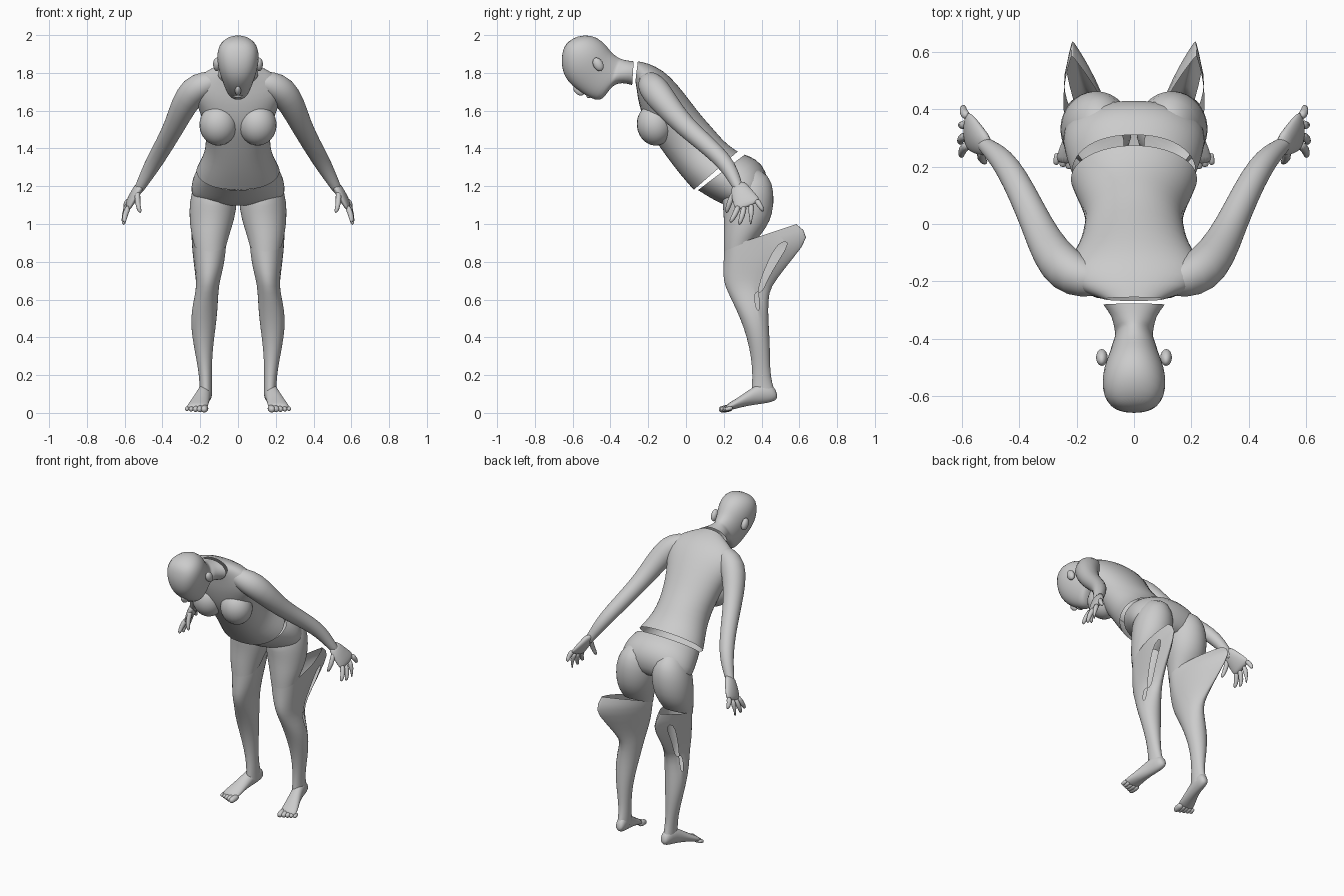
import bpy, bmesh, math
from mathutils import Vector

SEG = 24


def finish(name, bm, mirror=False, levels=1):
    bmesh.ops.recalc_face_normals(bm, faces=bm.faces[:])
    me = bpy.data.meshes.new(name)
    bm.to_mesh(me)
    bm.free()
    for p in me.polygons:
        p.use_smooth = True
    ob = bpy.data.objects.new(name, me)
    bpy.context.collection.objects.link(ob)
    if mirror:
        m = ob.modifiers.new("mirror", "MIRROR")
        m.use_mirror_merge = False
    if levels:
        s = ob.modifiers.new("subsurf", "SUBSURF")
        s.levels = s.render_levels = levels
    return ob


def skin(rings, cap_start=False, cap_end=False, hole=()):
    # bridge rings of points into a tube; hole lists (ring, column) left open
    bm = bmesh.new()
    vs = [[bm.verts.new(p) for p in r] for r in rings]
    n = len(vs[0])
    for i in range(len(vs) - 1):
        for j in range(n):
            if (i, j) not in hole:
                k = (j + 1) % n
                bm.faces.new((vs[i][j], vs[i][k], vs[i + 1][k], vs[i + 1][j]))
    if cap_start:
        bm.faces.new(vs[0])
    if cap_end:
        bm.faces.new(vs[-1])
    return bm


def section(cx, w, f, b, m=None, bx=None, p=1, pf=1):
    # closed section through front f and back b (y, z), half width w;
    # p and pf pinch (>1) or square off (<1) the back and front halves
    m = m or ((f[0] + b[0]) / 2, (f[1] + b[1]) / 2)
    bx = cx if bx is None else bx
    pts = []
    for j in range(SEG):
        t = 2 * math.pi * j / SEG
        c, s = math.cos(t), math.sin(t)
        e, k = (f, c) if c >= 0 else (b, -c)
        x = cx if c >= 0 else cx + (bx - cx) * k
        ws = math.copysign(abs(s) ** (pf if c >= 0 else p), s)
        pts.append((x + w * ws, m[0] + (e[0] - m[0]) * k, m[1] + (e[1] - m[1]) * k))
    return pts


def tube(name, path, radii, n=16, levels=1):
    path = [Vector(p) for p in path]
    rings = []
    for i, c in enumerate(path):
        d = path[min(i + 1, len(path) - 1)] - path[max(i - 1, 0)]
        q = d.to_track_quat('Z', 'Y')
        rings.append([c + q @ Vector((math.cos(a) * radii[i], math.sin(a) * radii[i], 0))
                      for a in [2 * math.pi * j / n for j in range(n)]])
    return finish(name, skin(rings, True, True), True, levels)


def blob(name, loc, size, mirror=False, tilt=0):
    bm = bmesh.new()
    bmesh.ops.create_uvsphere(bm, u_segments=24, v_segments=16, radius=1)
    c, s = math.cos(tilt), math.sin(tilt)
    for v in bm.verts:
        x, y, z = v.co.x * size[0], v.co.y * size[1], v.co.z * size[2]
        v.co = Vector((x, c * y - s * z, s * y + c * z)) + Vector(loc)
    return finish(name, bm, mirror, 0)


# head and neck in one skin, open at the neck base
head = [(.035, (-.645, 1.94), (-.625, 1.965)), (.085, (-.66, 1.885), (-.578, 1.996)),
        (.109, (-.658, 1.83), (-.50, 2.004)), (.112, (-.642, 1.775), (-.44, 1.968)),
        (.102, (-.603, 1.73), (-.41, 1.93)), (.09, (-.557, 1.696), (-.39, 1.905)),
        (.08, (-.51, 1.667), (-.37, 1.89)), (.07, (-.455, 1.648), (-.355, 1.88)),
        (.064, (-.425, 1.68), (-.345, 1.875)), (.07, (-.39, 1.735), (-.33, 1.87)),
        (.075, (-.34, 1.75), (-.305, 1.865)), (.108, (-.285, 1.735), (-.277, 1.862))]
finish("head", skin([section(0, w, f, b, pf=.85) for w, f, b in head], True))
blob("nose", (0, -.568, 1.708), (.016, .022, .034), tilt=.8)
blob("lips", (0, -.51, 1.682), (.026, .018, .014), tilt=.5)
blob("ear", (.112, -.465, 1.845), (.02, .026, .038), True, tilt=.5)

# torso, open at the neck and waist
torso = [(.105, (-.268, 1.755), (-.255, 1.862)), (.185, (-.262, 1.72), (-.2, 1.852)),
         (.25, (-.255, 1.66), (-.12, 1.815)), (.235, (-.24, 1.60), (-.05, 1.745)),
         (.197, (-.215, 1.52), (.02, 1.655)), (.18, (-.17, 1.45), (.08, 1.575)),
         (.168, (-.11, 1.365), (.14, 1.51)), (.18, (-.05, 1.285), (.19, 1.45)),
         (.205, (0, 1.225), (.235, 1.41)), (.222, (.04, 1.18), (.275, 1.385))]
finish("torso", skin([section(0, w, f, b, pf=.85) for w, f, b in torso]))
blob("breast", (.104, -.165, 1.525), (.1, .095, .11), True, tilt=.15)

# arms and hands
tube("arm", [(.09, -.2, 1.765), (.17, -.195, 1.745), (.235, -.165, 1.71), (.29, -.1, 1.625),
             (.335, -.01, 1.52), (.39, .11, 1.42), (.44, .2, 1.335), (.48, .245, 1.265),
             (.513, .27, 1.205), (.535, .29, 1.165)],
     [.045, .068, .082, .07, .056, .05, .046, .038, .028, .024], 20)
palm = [(.51, .026, (.238, 1.208), (.303, 1.238)), (.54, .029, (.238, 1.15), (.345, 1.185)),
        (.572, .023, (.255, 1.09), (.39, 1.138)), (.582, .014, (.265, 1.065), (.39, 1.115))]
finish("hand", skin([section(x, w, f, b) for x, w, f, b in palm], True, True), True)
fingers = [("thumb", (.53, .26, 1.18), (.535, .228, 1.11), (.515, .212, 1.055)),
           ("index_finger", (.575, .28, 1.1), (.6, .26, 1.05), (.602, .232, 1.005)),
           ("middle_finger", (.578, .31, 1.1), (.606, .297, 1.04), (.605, .28, .993)),
           ("ring_finger", (.58, .345, 1.11), (.606, .345, 1.05), (.604, .342, .993)),
           ("little_finger", (.578, .372, 1.13), (.597, .39, 1.1), (.594, .412, 1.065))]
for name, a, b, c in fingers:
    tube(name, [a, b, c], [.018, .016, .011], 10)

# pelvis, open at the waist
pelvis = [(.216, (.062, 1.178), (.312, 1.368)), (.236, (.10, 1.155), (.375, 1.345)),
          (.25, (.15, 1.125), (.43, 1.28)), (.25, (.2, 1.10), (.435, 1.19)),
          (.17, (.25, 1.095), (.40, 1.11))]
finish("pelvis", skin([section(0, w, f, b, p=.9) for w, f, b in pelvis], False, True))

# thighs with buttocks, open at the tear above the knee
thigh = [(.12, .085, (.2, 1.16), (.36, 1.30)), (.125, .112, (.19, 1.12), (.44, 1.265)),
         (.13, .128, (.197, 1.07), (.47, 1.17)), (.138, .12, (.2, 1.0), (.46, 1.05)),
         (.146, .104, (.198, .93), (.425, .98)), (.147, .087, (.2, .855), (.385, .93))]
finish("thigh", skin([section(x, w, f, b) for x, w, f, b in thigh]), True)

# lower legs: the back flares into a torn spike, with a slit on the outer side
leg = [(.147, .086, (.2, .865), (.587, 1.0), (.3, .905), .217, 2),
       (.147, .085, (.2, .85), (.67, .94), (.3, .87), .217, 2),
       (.15, .077, (.198, .78), (.568, .82), (.3, .78), .2, 1.7),
       (.158, .063, (.195, .70), (.475, .70), (.31, .70), .175, 1.4),
       (.164, .06, (.22, .64), (.437, .64)), (.178, .07, (.265, .55), (.435, .53)),
       (.184, .065, (.307, .45), (.44, .44)), (.183, .05, (.335, .35), (.445, .34)),
       (.175, .036, (.352, .24), (.445, .23)), (.17, .033, (.35, .15), (.455, .16)),
       (.17, .034, (.345, .09), (.475, .10))]
slit = {(1, 8), (2, 8), (3, 8), (4, 7)}
finish("lower_leg", skin([section(*r) for r in leg], hole=slit), True)

# feet, turned outward, with toes
foot = [(.165, .018, (.478, .115), (.488, .078)), (.167, .033, (.458, .15), (.458, .056)),
        (.175, .036, (.40, .165), (.40, .048)), (.19, .042, (.33, .12), (.33, .038)),
        (.21, .053, (.26, .07), (.26, .022)), (.22, .06, (.205, .042), (.205, .006))]
finish("foot", skin([section(x, w, f, b) for x, w, f, b in foot], True, True), True)
for i in range(5):
    x, r = .174 + .023 * i, .021 - .0022 * i
    tube("toe", [(x, .25, .027), (x + .004, .2 + .004 * i, .021), (x + .007, .172 + .009 * i, .015)],
         [r, r, r * .75], 10)
